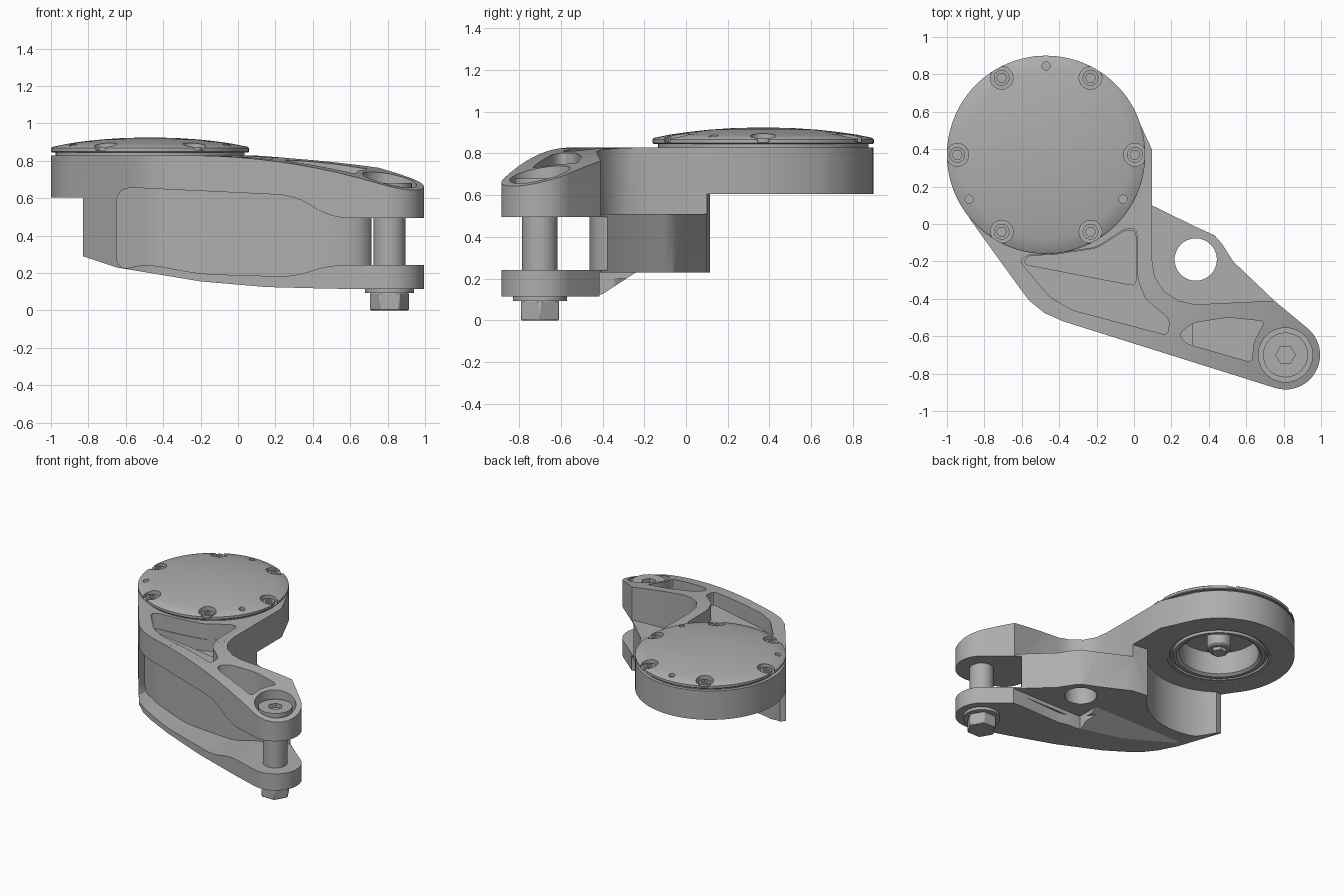
import bpy, bmesh, math
from mathutils import Vector

if "Cube" in bpy.data.objects:
    bpy.data.objects.remove(bpy.data.objects["Cube"])

metal = bpy.data.materials.new("machined grey")
metal.use_nodes = True
GREY = (0.42, 0.42, 0.42, 1)
metal.diffuse_color = GREY
metal.node_tree.nodes["Principled BSDF"].inputs["Base Color"].default_value = GREY

CAP = (-0.47, 0.37)   # centre of the round housing
PIN = (0.81, -0.70)   # centre of the clevis bolt
DISC = 0.53


def finish(name, bm):
    bmesh.ops.remove_doubles(bm, verts=bm.verts, dist=1e-5)
    bmesh.ops.recalc_face_normals(bm, faces=bm.faces)
    mesh = bpy.data.meshes.new(name)
    bm.to_mesh(mesh)
    bm.free()
    mesh.materials.append(metal)
    obj = bpy.data.objects.new(name, mesh)
    bpy.context.collection.objects.link(obj)
    return obj


def prism(name, pts, lo, hi, place=lambda u, v, w: (u, v, w)):
    """Extrude a flat outline between two depths, in any frame."""
    bm = bmesh.new()
    rings = [[bm.verts.new(place(u, v, w)) for u, v in pts] for w in (lo, hi)]
    bm.faces.new(rings[0])
    bm.faces.new(rings[1])
    n = len(pts)
    for i in range(n):
        j = (i + 1) % n
        bm.faces.new((rings[0][i], rings[0][j], rings[1][j], rings[1][i]))
    return finish(name, bm)


def lathe(name, profile, centre, steps=72):
    bm = bmesh.new()
    vs = [bm.verts.new((centre[0] + r, centre[1], z)) for r, z in profile]
    edges = [bm.edges.new(p) for p in zip(vs, vs[1:])]
    if profile[0][0] > 0:
        edges.append(bm.edges.new((vs[-1], vs[0])))
    bmesh.ops.spin(bm, geom=vs + edges, cent=(*centre, 0), axis=(0, 0, 1),
                   angle=math.tau, steps=steps)
    return finish(name, bm)


def arc(centre, r, start, end, n):
    angles = [math.radians(start + (end - start) * i / n) for i in range(n + 1)]
    return [(centre[0] + r * math.cos(a), centre[1] + r * math.sin(a)) for a in angles]


def disc(name, centre, r, lo, hi, sides=48):
    return prism(name, arc(centre, r, 0, 360, sides)[:-1], lo, hi)


def combine(obj, other, mode="DIFFERENCE"):
    mod = obj.modifiers.new(mode.lower(), "BOOLEAN")
    mod.operation, mod.object, mod.solver = mode, other, "EXACT"
    bpy.context.view_layer.objects.active = obj
    bpy.ops.object.modifier_apply(modifier=mod.name)
    bpy.data.objects.remove(other)


def smooth_corners(pts, r=0.03, n=4):
    """Round every corner of an outline."""
    out = []
    for i, p in enumerate(pts):
        p, a, b = Vector(p), Vector(pts[i - 1]), Vector(pts[(i + 1) % len(pts)])
        p0 = p + (a - p).normalized() * min(r, (a - p).length * 0.45)
        p1 = p + (b - p).normalized() * min(r, (b - p).length * 0.45)
        for k in range(n + 1):
            t = k / n
            out.append(tuple(p0 * (1 - t) ** 2 + p * 2 * t * (1 - t) + p1 * t * t))
    return out


def along_y(u, v, w):
    return (u, w, v)


def along_x(u, v, w):
    return (w, u, v)


def along_arm(u, v, w):
    return (0.72 * u + 0.69 * w, -0.69 * u + 0.72 * w, v)


# Arm: one outline with a round clevis end and a hollow under the housing
front_edge = [(-0.83, -0.04), (-0.62, -0.33), (-0.56, -0.41), (-0.48, -0.475), (-0.38, -0.52)]
back_edge = [(0.75, -0.41), (0.33, -0.43), (0.24, -0.41), (0.16, -0.36),
             (0.11, -0.28), (0.095, -0.18), (0.095, 0.1)]
body = prism("arm_body", front_edge + arc(PIN, 0.185, -107, 48, 20) + back_edge
             + arc(CAP, 0.51, -30, -128, 24), 0.05, 0.828)

# Round housing with a flat flank
housing = prism("housing", arc(CAP, DISC, 32, 218, 44) + [(-0.83, -0.04)]
                + arc(CAP, DISC, 232, 330, 24) + [(0.095, 0.1), (0.095, 0.4)], 0.605, 0.828)
combine(body, housing, "UNION")

# Mounting flange behind the arm
flange = prism("flange", [(-0.1, -0.44), (0.7, -0.45), (0.745, -0.405), (0.53, -0.2), (0.47, -0.105),
                          (0.43, -0.06), (0.33, -0.015), (0.095, 0.1), (-0.02, 0.098)], 0.2, 0.51)
combine(body, flange, "UNION")
combine(body, disc("flange_hole", (0.33, -0.19), 0.113, 0, 0.6))

# Drooping top and rising underside
crest = [(0.25 + 0.1 * i, 0.828 - 0.165 * (0.05 + 0.1 * i) ** 2) for i in range(13)]
combine(body, prism("top_cutter", crest + [(1.45, 1.1), (0.25, 1.1)], -2, 2, along_arm))
combine(body, prism("base_cutter", [(-0.95, 0.33), (-0.65, 0.23), (-0.2, 0.155), (0.15, 0.125),
                                    (0.5, 0.116), (1.2, 0.112), (1.2, -0.1), (-0.95, -0.1)],
                    -2, 2, along_y))
combine(body, prism("slope_cutter", [(-0.41, 0.12), (-0.24, 0.23), (0.5, 0.23), (0.5, 0), (-0.41, 0)],
                    -1.2, 0.15, along_x))
combine(body, prism("step_cutter", [(-0.415, 0), (-0.415, 0.23), (0.5, 0.23), (0.5, 0)],
                    0.149, 0.9, along_x))

# Front pocket running out into the clevis gap
side = [(-0.65, 0.21), (-0.65, 0.66), (0.3, 0.615), (0.5, 0.495), (1.2, 0.495),
        (1.2, 0.242), (0.48, 0.242), (0.3, 0.18), (-0.2, 0.195), (-0.5, 0.25)]
pocket = prism("front_pocket", smooth_corners(side, 0.09), -1.3, 0, along_y)
web = [(-0.7, -0.18), (-0.45, -0.36), (-0.1, -0.44), (0.55, -0.465), (0.67, -0.44), (0.73, -0.36),
       (0.73, -0.2), (1.3, -0.2), (1.3, -1.2), (-0.7, -1.2)]
combine(pocket, prism("web_line", smooth_corners(web, 0.06), 0, 1), "INTERSECT")
combine(body, pocket)

# Pockets in the top
large = [(-0.61, -0.2), (-0.57, -0.165), (-0.43, -0.16), (-0.2, -0.125), (-0.04, -0.02), (0.015, -0.03),
         (0.02, -0.3), (0.06, -0.4), (0.19, -0.51), (0.18, -0.595), (-0.33, -0.46), (-0.45, -0.39)]
small = [(0.24, -0.59), (0.31, -0.53), (0.5, -0.5), (0.7, -0.52), (0.64, -0.63), (0.63, -0.74), (0.28, -0.64)]
deep = [(-0.59, -0.215), (-0.57, -0.17), (-0.43, -0.165), (-0.2, -0.13), (-0.04, -0.03), (0.01, -0.04),
        (0.01, -0.33)]
for name, pts, floor in (("large", large, 0.71), ("deep", deep, 0.62), ("small", small, 0.6)):
    combine(body, prism(name, smooth_corners(pts), floor, 1))

# Bolt counterbore and bearing bore
combine(body, disc("counterbore", PIN, 0.145, 0.63, 1))
combine(body, disc("bearing_bore", CAP, 0.37, 0.4, 0.79, 72))

# Bearing and centre hub below the housing
lathe("bearing", [(0.28, 0.62), (0.3, 0.605), (0.325, 0.605), (0.33, 0.625), (0.345, 0.625),
                  (0.35, 0.61), (0.37, 0.61), (0.37, 0.79), (0.28, 0.79)], CAP)
lathe("hub", [(0, 0.65), (0.075, 0.65), (0.085, 0.66), (0.085, 0.8), (0, 0.8)], CAP)
disc("hub_nut", CAP, 0.055, 0.625, 0.66, 6)

# Domed cap with six counterbores and three pin holes
cap = lathe("domed_cap", [(0, 0.82), (0.505, 0.82), (0.505, 0.845), (0.525, 0.845), (DISC, 0.85),
                          (DISC, 0.868), (0.522, 0.875), (0.45, 0.89), (0.36, 0.903), (0.26, 0.914),
                          (0.14, 0.922), (0, 0.925)], CAP, 96)
bolts = arc(CAP, 0.475, 0, 300, 5)
for spot in bolts:
    combine(cap, disc("cap_counterbore", spot, 0.061, 0.855, 1, 32))
for spot in arc(CAP, 0.475, 90, 330, 2):
    combine(cap, disc("pin_hole", spot, 0.022, 0.865, 1, 20))


def screw(name, centre, r, lo, hi, socket):
    head = disc(name, centre, r, lo, hi, 32)
    combine(head, disc("socket", centre, socket, hi - 0.6 * socket, hi + 0.1, 6))


for i, spot in enumerate(bolts):
    screw(f"cap_screw_{i + 1}", spot, 0.042, 0.85, 0.872, 0.027)

# Clevis bolt, washer and hex nut
disc("bolt_shaft", PIN, 0.085, 0.05, 0.64)
screw("bolt_head", PIN, 0.12, 0.625, 0.68, 0.052)
disc("nut_washer", PIN, 0.13, 0.092, 0.116)
nut = disc("hex_nut", PIN, 0.106, 0, 0.094, 6)
bevel = nut.modifiers.new("edge", "BEVEL")
bevel.width = 0.006

bpy.ops.object.select_all(action="DESELECT")
for obj in bpy.context.scene.objects:
    if obj.type == "MESH":
        obj.select_set(True)
        bpy.context.view_layer.objects.active = obj
bpy.ops.object.shade_smooth_by_angle(angle=math.radians(30))
